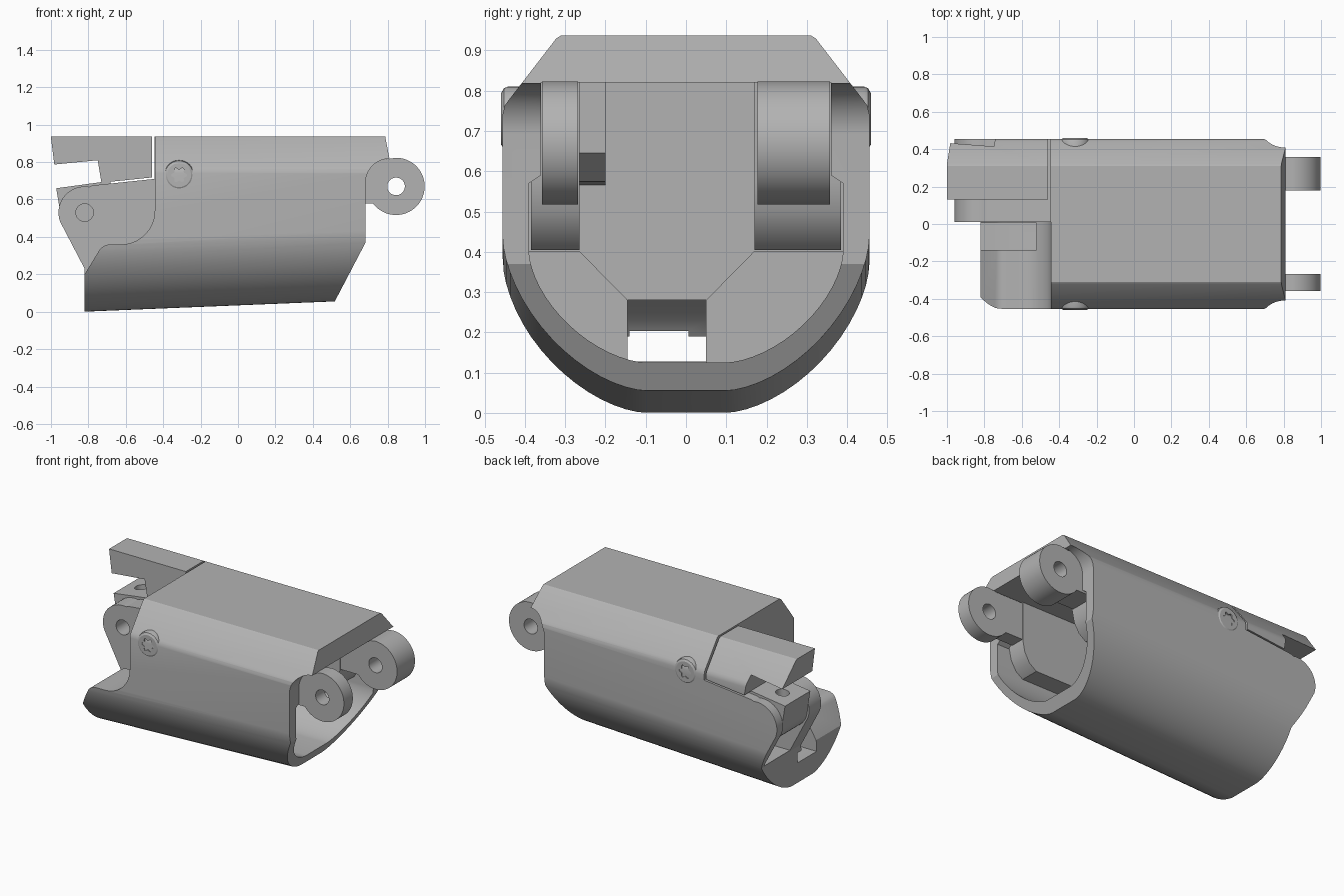
import bpy, bmesh, math

if "Cube" in bpy.data.objects:
    bpy.data.objects.remove(bpy.data.objects["Cube"])

grey = bpy.data.materials.new("plain grey")
grey.use_nodes = True
grey.diffuse_color = (0.45, 0.45, 0.45, 1)
grey.node_tree.nodes["Principled BSDF"].inputs["Base Color"].default_value = (0.45, 0.45, 0.45, 1)


def loft(name, rings):
    """Closed solid through matching rings of points."""
    bm = bmesh.new()
    loops = [[bm.verts.new(p) for p in ring] for ring in rings]
    n = len(loops[0])
    for a, b in zip(loops, loops[1:]):
        for i in range(n):
            bm.faces.new((a[i], a[(i + 1) % n], b[(i + 1) % n], b[i]))
    bm.faces.new(loops[0][::-1])
    bm.faces.new(loops[-1])
    bmesh.ops.recalc_face_normals(bm, faces=bm.faces)
    mesh = bpy.data.meshes.new(name)
    bm.to_mesh(mesh)
    bm.free()
    mesh.materials.append(grey)
    ob = bpy.data.objects.new(name, mesh)
    bpy.context.collection.objects.link(ob)
    return ob


def prism(name, outline, y0, y1):
    """Side outline in x and z, extruded along y."""
    return loft(name, [[(x, y, z) for x, z in outline] for y in (y0, y1)])


def box(name, x0, x1, y0, y1, z0, z1):
    return prism(name, [(x0, z0), (x1, z0), (x1, z1), (x0, z1)], y0, y1)


def arc(cx, cz, r, a0, a1, n=16):
    angles = [math.radians(a0 + (a1 - a0) * i / n) for i in range(n + 1)]
    return [(cx + r * math.cos(a), cz + r * math.sin(a)) for a in angles]


def disc(cx, cz, r):
    return arc(cx, cz, r, 0, 352.5, 47)


def boolean(ob, tool, operation="DIFFERENCE"):
    mod = ob.modifiers.new(operation, "BOOLEAN")
    mod.operation, mod.solver, mod.object = operation, "EXACT", tool
    bpy.context.view_layer.objects.active = ob
    bpy.ops.object.modifier_apply(modifier=mod.name)
    bpy.data.objects.remove(tool)


def finish(ob):
    bpy.ops.object.select_all(action="DESELECT")
    ob.select_set(True)
    bpy.context.view_layer.objects.active = ob
    bpy.ops.object.shade_smooth_by_angle(angle=math.radians(25))


def section(x, wall, bottom, height, upper):
    """Cross-section with a rounded keel; upper holds the right half above it."""
    half, power = [], 2 / 1.66
    for i in range(17):
        t = math.pi / 2 * i / 16
        y = 0.1 + (wall - 0.1) * max(0, math.cos(t)) ** power
        half.append((y, bottom + height * (1 - math.sin(t) ** power)))
    half = upper + half
    return [(x, y, z) for y, z in half] + [(x, -y, z) for y, z in reversed(half)]


def envelope(name):
    top = [(0.31, 0.937), (0.322, 0.93), (0.44, 0.777), (0.45, 0.763), (0.455, 0.742)]
    return loft(name, [section(x, 0.455, 0.034 + 0.041 * x, 0.37, top) for x in (-1.05, 1.05)])


# Hollow shell with a closed rear bulkhead
shell = envelope("shell")
inner_top = [(0.36, 0.82), (0.36, 0.59), (0.39, 0.57)]
boolean(shell, loft("cavity", [section(x, 0.39, 0.125, 0.275, inner_top) for x in (-0.4, 1.2)]))

# Slanted front mouth, notched around the hinge
mouth = [(0.787, 1), (0.787, 0.937)] + arc(0.81, 0.69, 0.128, 90, 180)
mouth += [(0.682, 0.37), (0.52, 0.06), (0.46, -0.06), (1.3, -0.06), (1.3, 1)]
boolean(shell, prism("mouth_cut", mouth, -0.6, 0.6))

# Rear tab outline
tab = [(-0.446, 1.1), (-0.446, 0.71), (-0.78, 0.675)] + arc(-0.82, 0.53, 0.14, 80, 200)
tab += [(-0.82, 0.23), (-0.82, -0.1), (-1.2, -0.1), (-1.2, 1.1)]
boolean(shell, prism("tab_cut", tab, -0.6, 0.6))

# Swept scoop on the right half
scoop = [(-0.445, 1.2), (-0.445, 0.54)] + arc(-0.625, 0.54, 0.18, 0, -90)
scoop += arc(-0.68, 0.28, 0.08, 90, 135, 6)
scoop += [(-0.82, 0.2), (-1.3, -0.1), (-1.3, 1.2)]
boolean(shell, prism("scoop_cut", scoop, -0.65, 0.01))

# Tendon channel with a sloping roof, and lever pocket
boolean(shell, box("channel_cut", -1.35, -0.52, -0.14, 0.006, 0.13, 0.85))
tunnel = [(-1.4, 0.127), (-0.25, 0.127), (-0.25, 0.28), (-0.42, 0.28), (-0.5, 0.23), (-0.53, 0.19), (-1.4, 0.19)]
boolean(shell, prism("tunnel_cut", tunnel, -0.145, 0.05))
boolean(shell, box("pocket_cut", -1.45, -0.6, 0.13, 0.395, 0.24, 0.9))
boolean(shell, prism("pivot_hole", disc(-0.82, 0.53, 0.047), -0.1, 0.2))
finish(shell)

# Inner supports behind the hinge lugs
rib = [(-0.41, 0.405), (0.5, 0.405), (0.55, 0.44), (0.585, 0.5), (0.6, 0.575), (0.6, 0.83), (-0.41, 0.83)]
finish(prism("right_support", rib, -0.385, -0.265))
finish(prism("left_support", rib, 0.17, 0.385))
boss = [(-0.41, 0.565), (-0.3, 0.575), (-0.22, 0.645), (-0.22, 0.825), (-0.41, 0.825)]
finish(prism("screw_boss", boss, -0.27, -0.2))

# Funnel blocks guiding into the tunnel
for name, side, shift in (("right_funnel", -1, 0), ("left_funnel", 1, -0.095)):
    inner = [(0.265 + shift, 0.402), (0.145 + shift, 0.28), (0.145 + shift, 0.115)]
    profile = inner + [(0.2, 0.12), (0.3, 0.2), (0.395, 0.36), (0.395, 0.402)]
    finish(loft(name, [[(x, side * y, z) for y, z in profile] for x in (-0.41, -0.25)]))

# Front hinge lugs
outline = arc(0.845, 0.67, 0.153, -143, 90, 40) + [(0.79, 0.815), (0.58, 0.815), (0.58, 0.578)]
for name, y0, y1 in (("right_lug", -0.358, -0.268), ("left_lug", 0.178, 0.358)):
    lug = prism(name, outline, y0, y1)
    boolean(lug, prism("lug_hole", disc(0.845, 0.67, 0.047), y0 - 0.1, y1 + 0.1))
    finish(lug)

# Rear lever: upper finger and slotted shelf
finger = [(-1, 0.95), (-1, 0.93), (-0.982, 0.787), (-0.75, 0.81), (-0.73, 0.69), (-0.459, 0.718), (-0.459, 0.95)]
lever = prism("lever_finger", finger, 0.13, 0.6)
boolean(lever, envelope("lever_envelope"), "INTERSECT")
finish(lever)
shelf_side = [(-0.68, 0.7), (-0.972, 0.66), (-0.955, 0.56)] + arc(-0.82, 0.53, 0.13, 190, 360)
shelf = prism("lever_shelf", shelf_side, 0.135, 0.39)
ring = [[(x - 0.87, y + 0.27, z) for x, y in disc(0, 0, 0.04)] for z in (0.5, 0.8)]
boolean(shelf, loft("shelf_hole", ring))
finish(shelf)

# Star-socket screws on both sides
for name, side in (("right_screw", -1), ("left_screw", 1)):
    steps = [(0.04, 0.21), (0.04, 0.38), (0.08, 0.39), (0.08, 0.443), (0.076, 0.452), (0.064, 0.459)]
    screw = loft(name, [[(x, side * y, z) for x, z in disc(-0.315, 0.73, r)] for r, y in steps])
    star = []
    for i in range(48):
        a = math.tau * i / 48
        r = 0.036 + 0.007 * math.cos(6 * a)
        star.append((-0.315 + r * math.cos(a), 0.73 + r * math.sin(a)))
    boolean(screw, prism("socket_cut", star, side * 0.425, side * 0.6))
    finish(screw)
